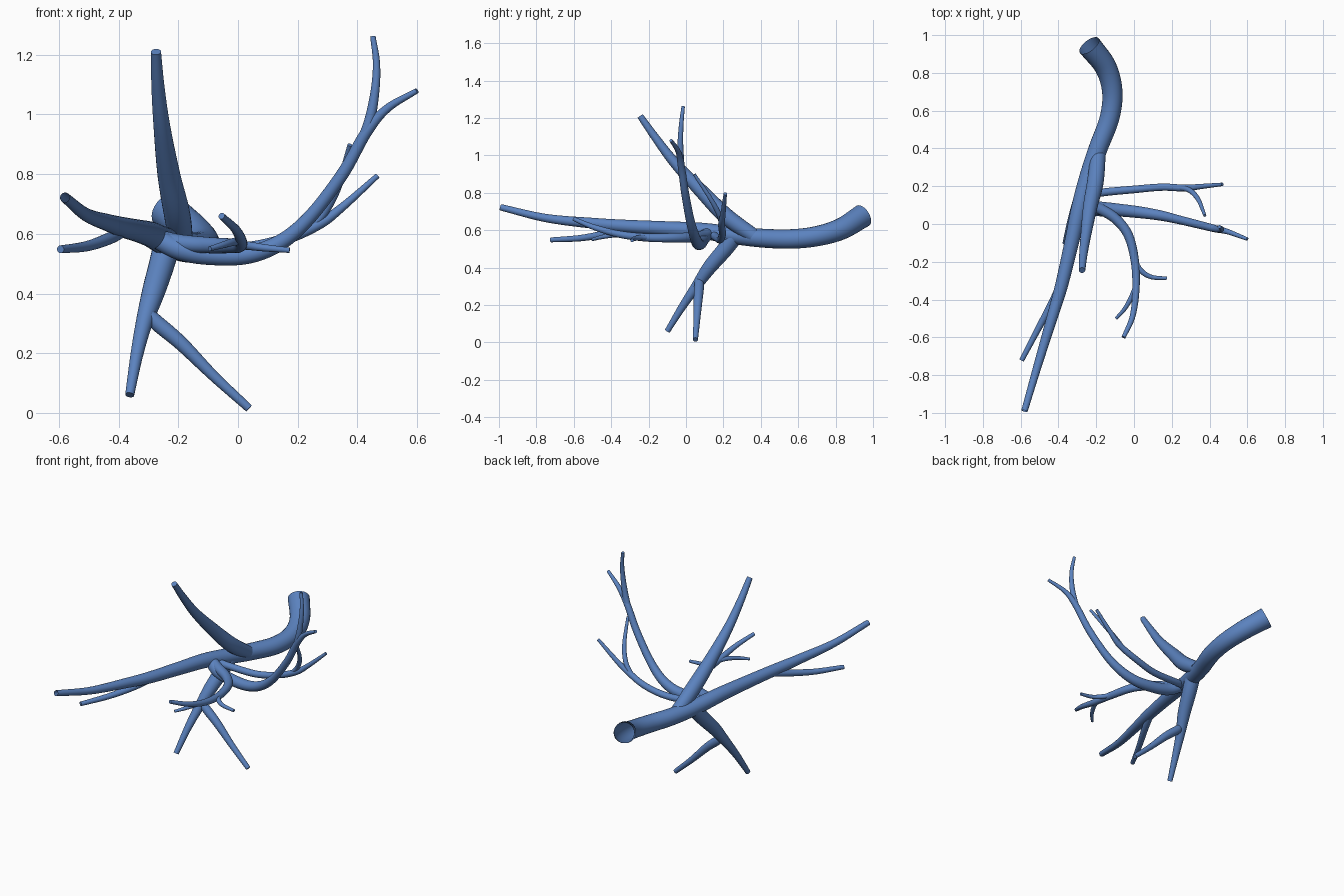
import bpy, bmesh, math
from mathutils import Vector

blue = bpy.data.materials.new("vessel blue")
blue.diffuse_color = (0.105, 0.225, 0.52, 1)

SIDES, STEPS = 24, 10


def smooth_path(pts):
    """Catmull-Rom samples through (x, y, z, radius) points."""
    p = [Vector(q) for q in pts]
    p = [2 * p[0] - p[1]] + p + [2 * p[-1] - p[-2]]
    out = []
    for a, b, c, d in zip(p, p[1:], p[2:], p[3:]):
        for i in range(STEPS):
            t = i / STEPS
            out.append(0.5 * (2 * b + (c - a) * t + (2 * a - 5 * b + 4 * c - d) * t ** 2
                              + (3 * b - a - 3 * c + d) * t ** 3))
    out.append(p[-2])
    return out


def tube(name, pts, cap=True):
    """Sweep a tapering circle along a smooth path."""
    path = smooth_path(pts)
    pos = [q.to_3d() for q in path]
    bm = bmesh.new()
    rings, side = [], None
    for i, q in enumerate(path):
        tan = (pos[min(i + 1, len(pos) - 1)] - pos[max(i - 1, 0)]).normalized()
        if side is None:
            side = tan.orthogonal()
        side = (side - tan * side.dot(tan)).normalized()
        up = tan.cross(side)
        rings.append([bm.verts.new(pos[i] + q[3] * (side * math.cos(a) + up * math.sin(a)))
                      for a in (2 * math.pi * k / SIDES for k in range(SIDES))])
    for r, s in zip(rings, rings[1:]):
        for k in range(SIDES):
            n = (k + 1) % SIDES
            bm.faces.new((r[k], r[n], s[n], s[k]))
    if cap:
        bm.faces.new(rings[-1])
    me = bpy.data.meshes.new(name)
    bm.to_mesh(me)
    bm.free()
    me.materials.append(blue)
    ob = bpy.data.objects.new(name, me)
    bpy.context.collection.objects.link(ob)
    bpy.ops.object.select_all(action='DESELECT')
    ob.select_set(True)
    bpy.context.view_layer.objects.active = ob
    bpy.ops.object.shade_smooth_by_angle(angle=math.radians(40))


# Main vessel: thick open root at the back, running to the thin front tip
tube("main_vessel", [
    (-0.58, -0.99, 0.722, 0.017), (-0.51, -0.75, 0.665, 0.022), (-0.435, -0.5, 0.637, 0.029),
    (-0.385, -0.33, 0.622, 0.034), (-0.335, -0.12, 0.61, 0.038), (-0.29, 0.08, 0.597, 0.043),
    (-0.245, 0.24, 0.575, 0.047), (-0.19, 0.4, 0.558, 0.05), (-0.13, 0.56, 0.553, 0.052),
    (-0.115, 0.7, 0.568, 0.054), (-0.15, 0.83, 0.607, 0.058), (-0.237, 0.945, 0.677, 0.063)],
    cap=False)
tube("front_side_branch", [
    (-0.38, -0.3, 0.612, 0.02), (-0.435, -0.42, 0.583, 0.02), (-0.51, -0.56, 0.558, 0.017),
    (-0.595, -0.722, 0.548, 0.013)])

# Rising branch
tube("upper_branch", [
    (-0.19, 0.36, 0.57, 0.04), (-0.205, 0.22, 0.67, 0.044), (-0.232, 0.09, 0.8, 0.038),
    (-0.255, -0.06, 0.96, 0.028), (-0.268, -0.16, 1.09, 0.022), (-0.275, -0.245, 1.21, 0.017)])

# Descending branch and its fork
tube("lower_branch", [
    (-0.235, 0.27, 0.58, 0.045), (-0.255, 0.21, 0.5, 0.043), (-0.285, 0.125, 0.4, 0.038),
    (-0.315, 0.055, 0.3, 0.028), (-0.34, -0.02, 0.19, 0.021), (-0.363, -0.1, 0.06, 0.015)])
tube("lower_side_branch", [
    (-0.31, 0.07, 0.34, 0.02), (-0.27, 0.07, 0.3, 0.026), (-0.19, 0.065, 0.232, 0.024),
    (-0.08, 0.058, 0.122, 0.018), (0.037, 0.05, 0.015, 0.014)])

# Long right branch and its fork
tube("right_branch", [
    (-0.28, 0.12, 0.59, 0.034), (-0.2, 0.087, 0.55, 0.036), (-0.1, 0.076, 0.53, 0.034),
    (0.03, 0.062, 0.53, 0.031), (0.14, 0.045, 0.57, 0.027), (0.24, 0.022, 0.655, 0.023),
    (0.35, -0.005, 0.8, 0.021), (0.43, -0.025, 0.94, 0.019), (0.5, -0.042, 1.02, 0.014),
    (0.6, -0.08, 1.08, 0.009)])
tube("right_upper_fork", [
    (0.39, -0.015, 0.87, 0.014), (0.435, -0.027, 0.96, 0.018), (0.458, -0.03, 1.07, 0.015),
    (0.464, -0.025, 1.17, 0.012), (0.452, -0.015, 1.262, 0.009)])

# Rear right branch and its fork
tube("rear_right_branch", [
    (-0.27, 0.14, 0.58, 0.022), (-0.18, 0.165, 0.56, 0.021), (0.0, 0.183, 0.55, 0.02),
    (0.15, 0.195, 0.58, 0.019), (0.27, 0.19, 0.632, 0.018), (0.35, 0.198, 0.69, 0.014),
    (0.468, 0.21, 0.795, 0.009)])
tube("rear_right_fork", [
    (0.24, 0.192, 0.615, 0.014), (0.295, 0.178, 0.68, 0.014), (0.34, 0.13, 0.77, 0.012),
    (0.375, 0.045, 0.898, 0.008)])

# Curling front branch and its two twigs
tube("curling_branch", [
    (-0.28, 0.13, 0.59, 0.028), (-0.2, 0.09, 0.57, 0.029), (-0.1, 0.03, 0.562, 0.027),
    (-0.03, -0.06, 0.56, 0.025), (0.005, -0.2, 0.56, 0.022), (0.01, -0.35, 0.577, 0.019),
    (-0.008, -0.49, 0.615, 0.015), (-0.055, -0.6, 0.66, 0.011)])
tube("curling_outer_twig", [
    (0.005, -0.19, 0.56, 0.012), (0.035, -0.245, 0.56, 0.014), (0.09, -0.28, 0.553, 0.012),
    (0.173, -0.288, 0.545, 0.009)])
tube("curling_inner_twig", [
    (0.008, -0.33, 0.575, 0.012), (-0.015, -0.39, 0.573, 0.013), (-0.05, -0.45, 0.563, 0.011),
    (-0.095, -0.5, 0.55, 0.008)])
